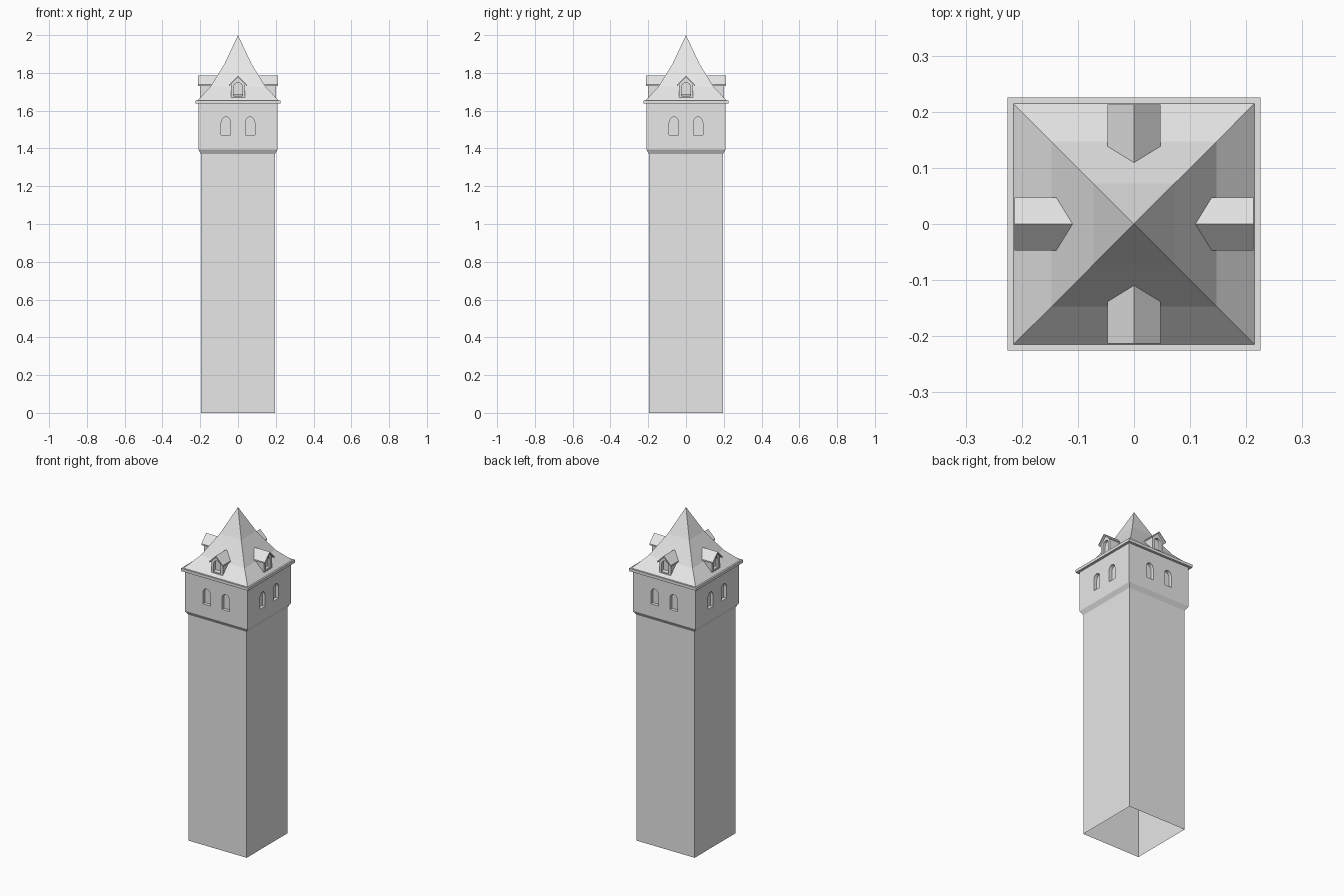
import bpy, bmesh, math
from mathutils import Matrix

cube = bpy.data.objects.get("Cube")
if cube:
    bpy.data.objects.remove(cube, do_unlink=True)

stone = bpy.data.materials.new("pale grey stone")
stone.use_nodes = True
GREY = (0.8, 0.8, 0.8, 1)
stone.diffuse_color = GREY
stone.node_tree.nodes["Principled BSDF"].inputs["Base Color"].default_value = GREY


def add_object(name, bm):
    bmesh.ops.recalc_face_normals(bm, faces=bm.faces)
    mesh = bpy.data.meshes.new(name)
    bm.to_mesh(mesh)
    bm.free()
    mesh.materials.append(stone)
    obj = bpy.data.objects.new(name, mesh)
    bpy.context.collection.objects.link(obj)
    return obj


def square_tower(name, profile):
    """Closed square solid from (half width, height) pairs; zero width makes an apex."""
    bm = bmesh.new()
    rings = []
    for w, z in profile:
        corners = [(-w, -w), (w, -w), (w, w), (-w, w)] if w else [(0, 0)]
        rings.append([bm.verts.new((x, y, z)) for x, y in corners])
    for low, high in zip(rings, rings[1:]):
        for i in range(4):
            j = (i + 1) % 4
            if len(high) == 1:
                bm.faces.new((low[i], low[j], high[0]))
            else:
                bm.faces.new((low[i], low[j], high[j], high[i]))
    for ring in (rings[0], rings[-1]):
        if len(ring) == 4:
            bm.faces.new(ring)
    return add_object(name, bm)


def prism(bm, outline, y0, y1):
    """Extrude an (x, z) outline along y."""
    face = bm.faces.new([bm.verts.new((x, y0, z)) for x, z in outline])
    new = bmesh.ops.extrude_face_region(bm, geom=[face])["geom"]
    verts = [v for v in new if isinstance(v, bmesh.types.BMVert)]
    bmesh.ops.translate(bm, verts=verts, vec=(0, y1 - y0, 0))


def arch(cx, half, base, spring, rise, steps=8):
    points = [(cx - half, base), (cx + half, base)]
    for i in range(steps + 1):
        a = math.pi * i / steps
        points.append((cx + half * math.cos(a), spring + rise * math.sin(a)))
    return points


def carve(target, bm):
    """Cut the solids in bm out of the target and remove the cutter."""
    cutter = add_object("window_cutter", bm)
    cutter.hide_render = True
    mod = target.modifiers.new("windows", 'BOOLEAN')
    mod.operation = 'DIFFERENCE'
    mod.solver = 'EXACT'
    mod.object = cutter
    bpy.context.view_layer.objects.active = target
    bpy.ops.object.modifier_apply(modifier=mod.name)
    bpy.data.objects.remove(cutter, do_unlink=True)


# Shaft, corbel and wider head, with two arched niches on each side
body = square_tower("tower_body", [(0.195, 0), (0.195, 1.37), (0.21, 1.395), (0.21, 1.64)])
niches = bmesh.new()
for turn in range(4):
    part = bmesh.new()
    for cx in (-0.064, 0.064):
        prism(part, arch(cx, 0.025, 1.47, 1.535, 0.032), -0.25, -0.19)
    part.transform(Matrix.Rotation(turn * math.pi / 2, 4, 'Z'))
    temp = bpy.data.meshes.new("niche")
    part.to_mesh(temp)
    part.free()
    niches.from_mesh(temp)
    bpy.data.meshes.remove(temp)
carve(body, niches)

# The shaft is open underneath
bm = bmesh.new()
bm.from_mesh(body.data)
floor = [f for f in bm.faces if f.calc_center_median().z < 0.001]
bmesh.ops.delete(bm, geom=floor, context='FACES')
bm.to_mesh(body.data)
bm.free()

# Eave slab and bell-cast roof
square_tower("eave_slab", [(0.225, 1.638), (0.225, 1.655)])
square_tower("roof", [(0.215, 1.655), (0.147, 1.725), (0.072, 1.847), (0, 2.0)])

# Dormer: gabled body with arched niche, and a thin pitched roof
bm = bmesh.new()
prism(bm, [(-0.038, 1.66), (0.038, 1.66), (0.038, 1.742), (0, 1.78), (-0.038, 1.742)], -0.2, -0.1)
dormer = add_object("dormer_body", bm)
bm = bmesh.new()
prism(bm, arch(0, 0.023, 1.677, 1.725, 0.024), -0.25, -0.185)
carve(dormer, bm)

bm = bmesh.new()
prism(bm, [(-0.047, 1.739), (-0.047, 1.731), (0, 1.777), (0.047, 1.731), (0.047, 1.739), (0, 1.786)],
      -0.213, -0.095)
dormer_roof = add_object("dormer_roof", bm)

# Repeat the dormer on the other three sides
for turn, side in enumerate(("right", "back", "left"), 1):
    for source in (dormer, dormer_roof):
        copy = bpy.data.objects.new(f"{source.name}_{side}", source.data)
        copy.rotation_euler.z = turn * math.pi / 2
        bpy.context.collection.objects.link(copy)
